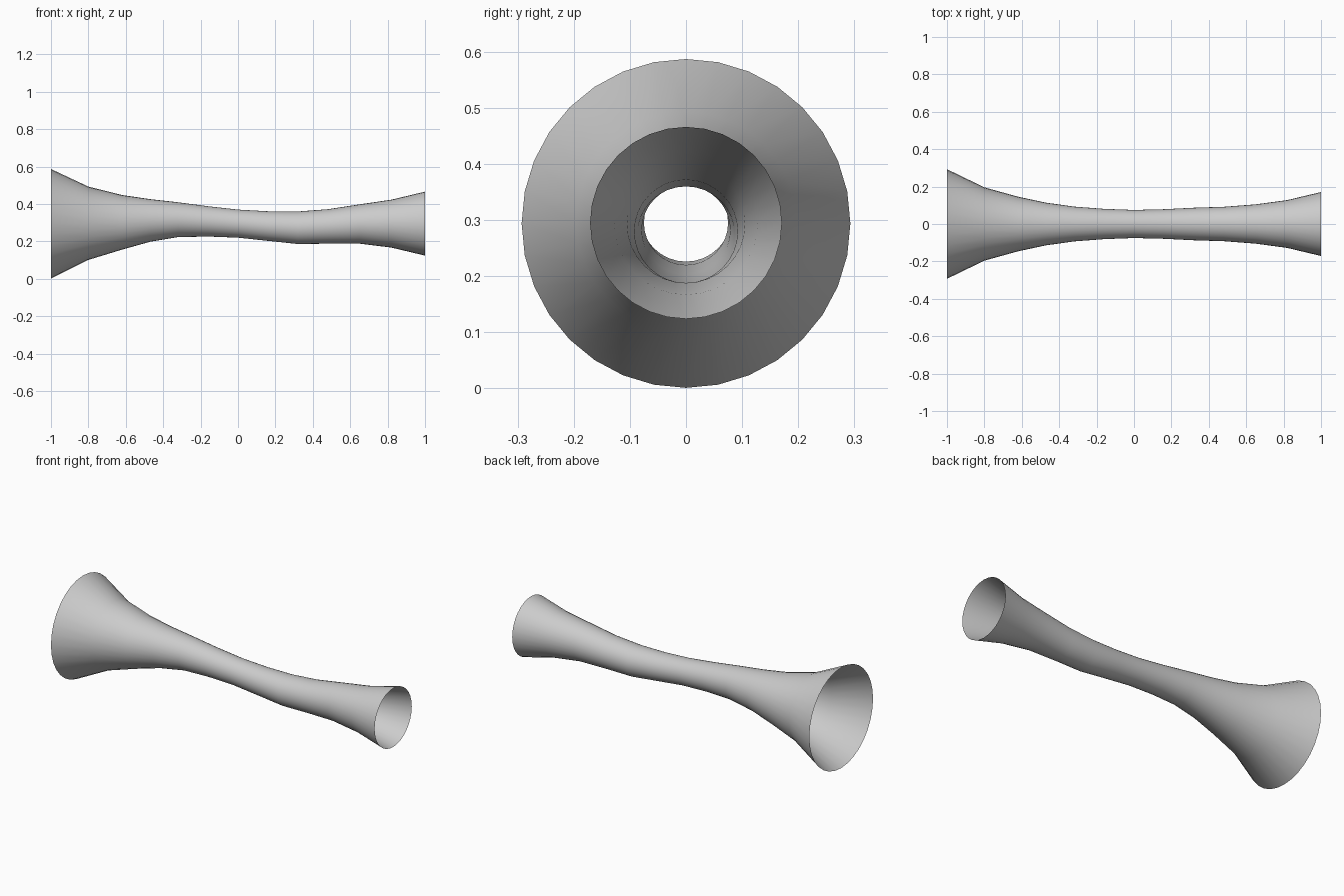
import bpy, bmesh, math

if "Cube" in bpy.data.objects:
    bpy.data.objects.remove(bpy.data.objects["Cube"])

SIDES = 32
# Stations along the tube: x, centre height, radius
STATIONS = [
    (-1.00, 0.294, 0.293), (-0.80, 0.297, 0.196), (-0.62, 0.302, 0.146),
    (-0.47, 0.312, 0.114), (-0.32, 0.316, 0.093), (-0.16, 0.307, 0.081),
    (0.00, 0.295, 0.075), (0.16, 0.282, 0.079), (0.32, 0.273, 0.087),
    (0.48, 0.280, 0.092), (0.65, 0.293, 0.105), (0.82, 0.295, 0.128),
    (1.00, 0.295, 0.171),
]


def loft_tube(name, stations, sides):
    """Open tube skinned through circular rings."""
    bm = bmesh.new()
    rings = []
    for x, z, r in stations:
        angles = [2 * math.pi * i / sides for i in range(sides)]
        rings.append([bm.verts.new((x, r * math.cos(a), z + r * math.sin(a))) for a in angles])
    for a, b in zip(rings, rings[1:]):
        for i in range(sides):
            j = (i + 1) % sides
            bm.faces.new((a[i], a[j], b[j], b[i])).smooth = True
    bmesh.ops.recalc_face_normals(bm, faces=bm.faces)
    # Make the normals point away from the tube axis
    f = bm.faces[:][0]
    c = f.calc_center_median()
    if f.normal.y * c.y + f.normal.z * (c.z - stations[0][1]) < 0:
        bmesh.ops.reverse_faces(bm, faces=bm.faces)
    mesh = bpy.data.meshes.new(name)
    bm.to_mesh(mesh)
    bm.free()
    obj = bpy.data.objects.new(name, mesh)
    bpy.context.collection.objects.link(obj)
    return obj


# Flared, gently waving tube, open at both ends
loft_tube("flared_tube", STATIONS, SIDES)
